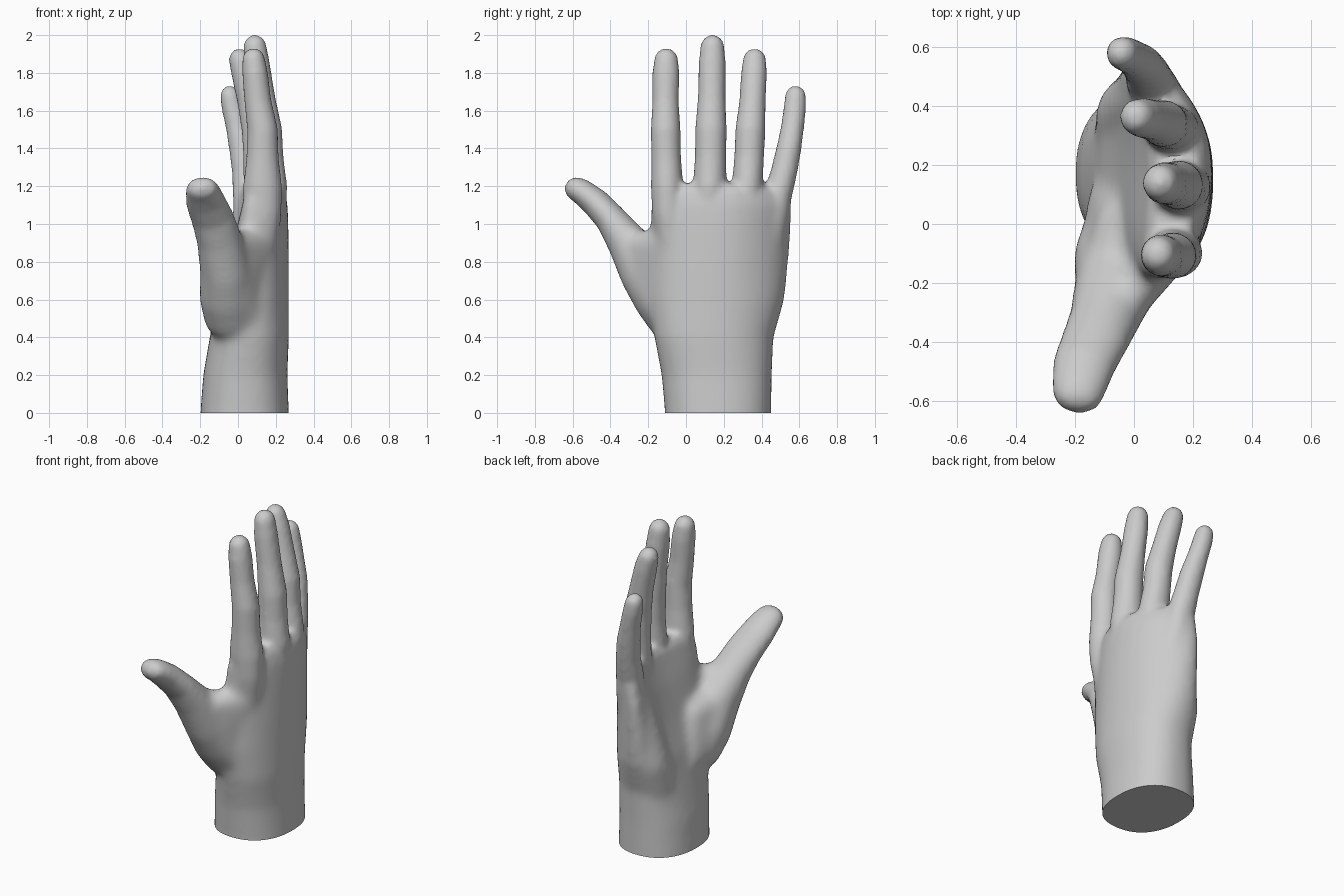
import bpy, bmesh, math
from mathutils import Vector, Matrix

if "Cube" in bpy.data.objects:
    bpy.data.objects.remove(bpy.data.objects["Cube"])

SIDES = 32
bm = bmesh.new()


def skin(rings):
    """Join rings of points into a closed tube."""
    loops = [[bm.verts.new(p) for p in ring] for ring in rings]
    for a, b in zip(loops, loops[1:]):
        for i in range(SIDES):
            j = (i + 1) % SIDES
            bm.faces.new((a[i], a[j], b[j], b[i]))
    bm.faces.new(loops[0][::-1])
    bm.faces.new(loops[-1])


def digit(stations, grow=0.006):
    """Round-tipped tube through (x, y, z, half depth, half width)."""
    pts = [Vector(s[:3]) for s in stations]
    rad = [(s[3] + grow, s[4] + grow) for s in stations]
    tans = [(pts[min(i + 1, len(pts) - 1)] - pts[max(i - 1, 0)]).normalized()
            for i in range(len(pts))]
    end, t, (ru, rv) = pts[-1], tans[-1], rad[-1]
    for deg in (20, 40, 58, 74, 84):
        a = math.radians(deg)
        pts.append(end + t * rv * math.sin(a))
        tans.append(t)
        rad.append((ru * math.cos(a), rv * math.cos(a)))
    rings = []
    for p, t, (ru, rv) in zip(pts, tans, rad):
        u = (Vector((1, 0, 0)) - t * t.x).normalized()
        v = t.cross(u)
        rings.append([p + u * ru * math.cos(k) + v * rv * math.sin(k)
                      for k in (2 * math.pi * i / SIDES for i in range(SIDES))])
    skin(rings)


def flesh(*balls):
    """Convex skin stretched over balls (x, y, z, radius)."""
    tmp = bmesh.new()
    for x, y, z, r in balls:
        bmesh.ops.create_uvsphere(tmp, u_segments=16, v_segments=10, radius=r,
                                  matrix=Matrix.Translation((x, y, z)))
    pts = [v.co.copy() for v in tmp.verts]
    tmp.free()
    verts = [bm.verts.new(p) for p in pts]
    bmesh.ops.convex_hull(bm, input=verts)
    loose = [v for v in verts if v.is_valid and not v.link_faces]
    bmesh.ops.delete(bm, geom=loose, context='VERTS')


# Wrist and palm: z, y range, x range, arch on the thumb side and little side
palm = [(-.25, -.112, .452, -.2, .268, 0, 0), (0, -.112, .452, -.2, .27, 0, 0),
        (.2, -.13, .455, -.185, .262, 0, 0), (.4, -.168, .464, -.15, .27, 0, .02),
        (.6, -.2, .522, -.11, .27, .03, .06), (.8, -.2, .543, -.05, .27, .05, .1),
        (1.0, -.19, .56, .0, .268, .06, .13), (1.1, -.185, .56, .03, .264, .07, .13),
        (1.17, -.165, .535, .05, .25, .07, .13), (1.215, -.13, .46, .08, .22, .06, .11)]
rings = []
for z, y0, y1, x0, x1, arch_a, arch_b in palm:
    ring = []
    for i in range(SIDES):
        k = 2 * math.pi * i / SIDES
        c, s = math.cos(k), math.sin(k)
        arch = arch_b if s > 0 else arch_a
        c = math.copysign(abs(c) ** .87, c)
        s = math.copysign(abs(s) ** .87, s)
        ring.append(Vector(((x0 + x1) / 2 + c * (x1 - x0) / 2 - arch * s * s,
                            (y0 + y1) / 2 + s * (y1 - y0) / 2, z)))
    rings.append(ring)
skin(rings)

# Heel of the palm
flesh((.0, .32, .42, .135), (.0, .375, .58, .13), (.04, .425, .85, .105),
      (.06, .44, 1.02, .09))
# Ball of the thumb
flesh((-.06, -.2, .75, .13), (-.03, .07, .5, .13), (-.03, .0, .74, .1),
      (-.01, -.04, .43, .11))
# Web behind the thumb
flesh((-.05, -.28, .88, .08), (.12, -.09, .9, .08), (.08, -.06, .45, .09),
      (-.04, -.2, .7, .12))

# Index, middle, ring and little fingers, each rooted inside the palm
digit([(.12, -.05, .7, .04, .04), (.125, -.08, .9, .08, .07),
       (.13, -.095, 1.05, .097, .08), (.13, -.1, 1.2, .097, .08),
       (.13, -.105, 1.35, .08, .073), (.13, -.108, 1.5, .075, .073),
       (.105, -.108, 1.65, .066, .064), (.09, -.106, 1.8, .062, .066),
       (.083, -.105, 1.868, .055, .058)])
digit([(.15, .13, .75, .04, .04), (.16, .12, 1.0, .085, .08),
       (.16, .125, 1.2, .095, .083),
       (.155, .13, 1.35, .08, .077), (.15, .132, 1.5, .078, .078),
       (.125, .136, 1.67, .066, .067), (.1, .138, 1.85, .062, .066),
       (.09, .14, 1.938, .055, .058)])
digit([(.13, .29, .75, .04, .04), (.135, .31, 1.0, .085, .075),
       (.125, .325, 1.2, .09, .075),
       (.11, .334, 1.35, .076, .073), (.1, .341, 1.5, .075, .074),
       (.067, .352, 1.65, .065, .064), (.03, .36, 1.8, .06, .063),
       (.01, .363, 1.868, .053, .056)])
digit([(.08, .41, .7, .04, .04), (.075, .45, .9, .075, .06),
       (.062, .47, 1.05, .083, .073), (.055, .485, 1.15, .078, .07),
       (.042, .52, 1.28, .068, .064), (.023, .545, 1.4, .065, .06),
       (-.005, .565, 1.52, .055, .055), (-.03, .577, 1.62, .052, .054),
       (-.042, .58, 1.677, .048, .05)])

# Thumb with its thick base
digit([(.02, .04, .4, .1, .1), (-.03, -.05, .51, .145, .15),
       (-.05, -.12, .62, .15, .158), (-.065, -.21, .76, .132, .145),
       (-.1, -.32, .92, .115, .1), (-.135, -.4, 1.03, .108, .077),
       (-.17, -.48, 1.115, .1, .07), (-.185, -.55, 1.17, .088, .062),
       (-.19, -.578, 1.185, .08, .058)])

bmesh.ops.recalc_face_normals(bm, faces=bm.faces)
mesh = bpy.data.meshes.new("hand")
bm.to_mesh(mesh)
bm.free()
hand = bpy.data.objects.new("hand", mesh)
bpy.context.collection.objects.link(hand)
bpy.context.view_layer.objects.active = hand
hand.select_set(True)

# Fuse all parts into one soft skin
fuse = hand.modifiers.new("fuse", 'REMESH')
fuse.mode = 'VOXEL'
fuse.voxel_size = 0.016
soft = hand.modifiers.new("soften", 'SMOOTH')
soft.factor = 0.5
soft.iterations = 6
bpy.ops.object.convert(target='MESH')

# Blend the palm further, fading out toward the fingers and thumb
group = hand.vertex_groups.new(name="palm")
for v in hand.data.vertices:
    fade = min((1.18 - v.co.z) / .15, (v.co.y + .42) / .15, 1)
    if fade > 0:
        group.add([v.index], fade, 'REPLACE')
blend = hand.modifiers.new("blend", 'SMOOTH')
blend.factor = 0.5
blend.iterations = 25
blend.vertex_group = "palm"
bpy.ops.object.convert(target='MESH')

# Flat cut at the wrist
bm = bmesh.new()
bm.from_mesh(hand.data)
cut = bmesh.ops.bisect_plane(bm, geom=bm.verts[:] + bm.edges[:] + bm.faces[:],
                             plane_co=(0, 0, 0), plane_no=(0, 0, 1), clear_inner=True)
edges = [e for e in cut["geom_cut"] if isinstance(e, bmesh.types.BMEdge)]
bmesh.ops.contextual_create(bm, geom=edges)
bmesh.ops.recalc_face_normals(bm, faces=bm.faces)
bm.to_mesh(hand.data)
bm.free()

# Plain grey skin
grey = bpy.data.materials.new("plain grey")
grey.diffuse_color = (0.6, 0.6, 0.6, 1)
grey.use_nodes = True
grey.node_tree.nodes["Principled BSDF"].inputs["Base Color"].default_value = grey.diffuse_color
hand.data.materials.clear()
hand.data.materials.append(grey)
bpy.ops.object.shade_smooth_by_angle(angle=math.radians(40))
